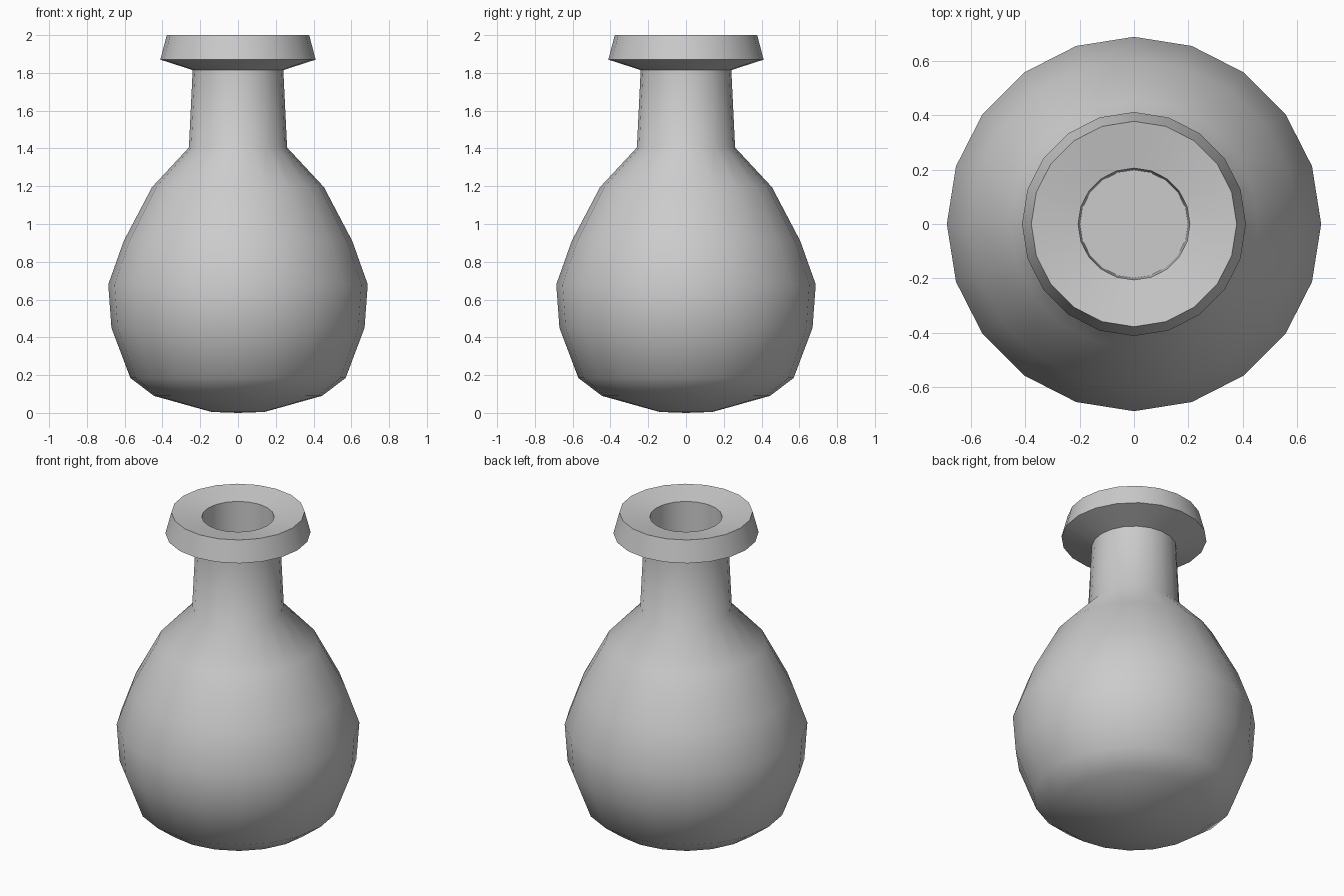
import bpy, bmesh, math

if "Cube" in bpy.data.objects:
    bpy.data.objects.remove(bpy.data.objects["Cube"])

SIDES = 20

# Flask half-profile (radius, height): base, belly, neck, flared lip, mouth hole
PROFILE = [
    (0, 0), (0.14, 0.005), (0.445, 0.09), (0.57, 0.185), (0.67, 0.45),
    (0.687, 0.68), (0.605, 0.91), (0.455, 1.195), (0.26, 1.405),
    (0.24, 1.815), (0.411, 1.87), (0.377, 2.0),
    (0.205, 1.97), (0.198, 1.4), (0, 1.4),
]


def lathe(name, profile, sides):
    """Revolve a half-profile around z into a closed mesh."""
    bm = bmesh.new()
    verts = [bm.verts.new((r, 0, z)) for r, z in profile]
    edges = [bm.edges.new(pair) for pair in zip(verts, verts[1:])]
    bmesh.ops.spin(bm, geom=verts + edges, cent=(0, 0, 0), axis=(0, 0, 1),
                   angle=math.tau, steps=sides, use_merge=False)
    bmesh.ops.remove_doubles(bm, verts=bm.verts[:], dist=1e-4)
    bmesh.ops.recalc_face_normals(bm, faces=bm.faces[:])
    mesh = bpy.data.meshes.new(name)
    bm.to_mesh(mesh)
    bm.free()
    obj = bpy.data.objects.new(name, mesh)
    bpy.context.collection.objects.link(obj)
    return obj


# Round-bellied flask, smooth except at the lip and mouth
flask = lathe("flask", PROFILE, SIDES)
bpy.context.view_layer.objects.active = flask
flask.select_set(True)
bpy.ops.object.shade_smooth_by_angle(angle=math.radians(50))
